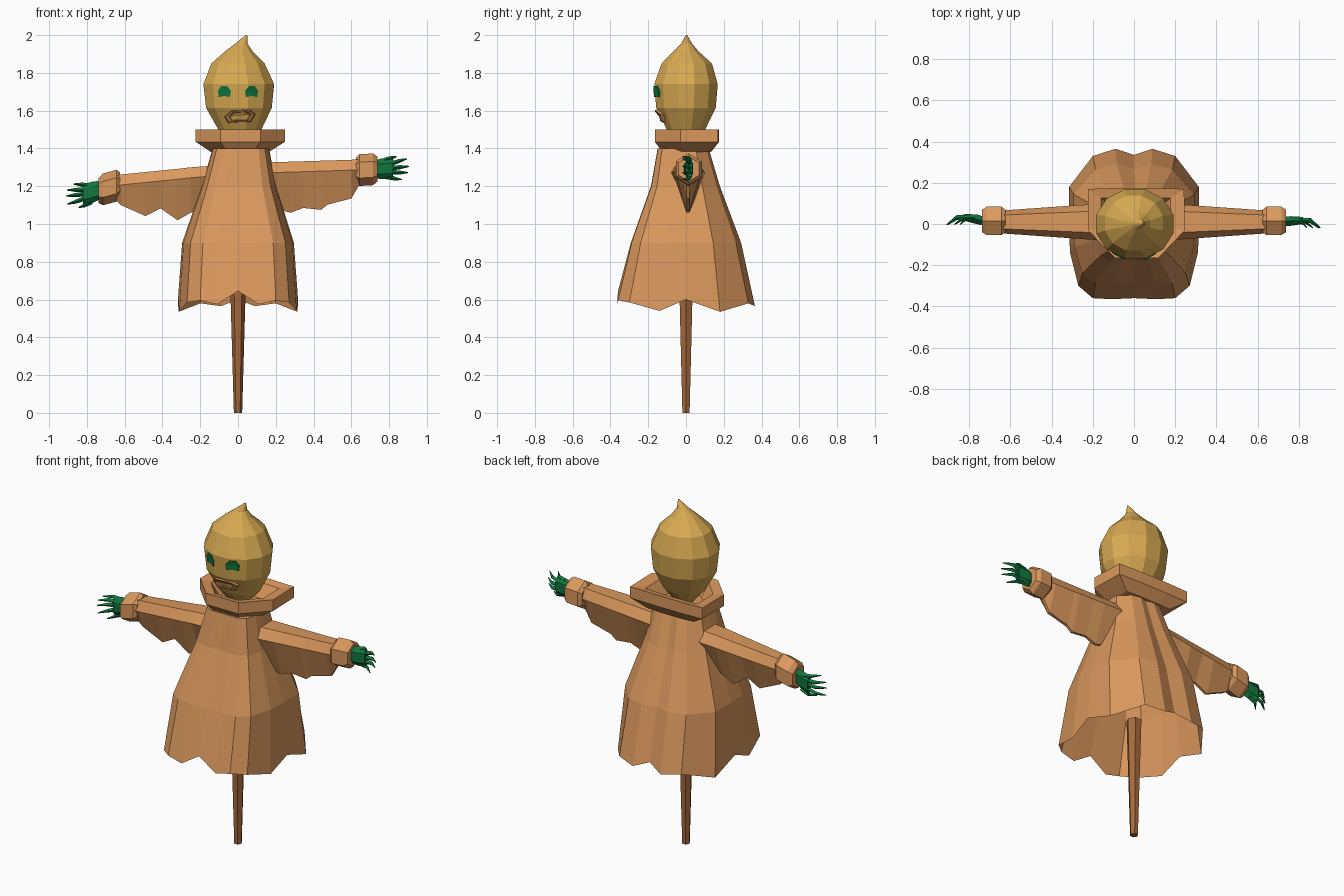
import bpy, bmesh, math
from mathutils import Vector
from mathutils.bvhtree import BVHTree

if "Cube" in bpy.data.objects:
    bpy.data.objects.remove(bpy.data.objects["Cube"])


def material(name, rgb):
    lin = [((c / 255 + 0.055) / 1.055) ** 2.4 for c in rgb]
    m = bpy.data.materials.new(name)
    m.diffuse_color = (*lin, 1)
    m.use_nodes = True
    m.node_tree.nodes["Principled BSDF"].inputs["Base Color"].default_value = m.diffuse_color
    return m


CLOTH = material("tan cloth", (218, 152, 93))
GOLD = material("straw gold", (216, 170, 82))
WOOD = material("brown wood", (166, 105, 60))
GREEN = material("leaf green", (16, 118, 62))
LIP = material("lip tan", (206, 138, 88))


def loft(bm, rings, start=True, end=True):
    """Skin a list of equal-length point rings."""
    vs = [[bm.verts.new(p) for p in r] for r in rings]
    n = len(rings[0])
    for a, b in zip(vs, vs[1:]):
        for i in range(n):
            j = (i + 1) % n
            bm.faces.new((a[i], a[j], b[j], b[i]))
    for ring, cap in ((vs[0], start), (vs[-1], end)):
        if cap:
            c = bm.verts.new(sum((v.co for v in ring), Vector()) / n)
            for i in range(n):
                bm.faces.new((ring[i], ring[(i + 1) % n], c))


def finish(bm, name, mat):
    bmesh.ops.recalc_face_normals(bm, faces=bm.faces[:])
    me = bpy.data.meshes.new(name)
    bm.to_mesh(me)
    bm.free()
    me.materials.append(mat)
    ob = bpy.data.objects.new(name, me)
    bpy.context.collection.objects.link(ob)


def ring_z(z, cx, rx, cy, ry, n, turn=0.0):
    a = [math.tau * (i + turn) / n for i in range(n)]
    return [(cx + rx * math.sin(t), cy - ry * math.cos(t), z) for t in a]


def ring_x(x, y, z, ry, rz, n, turn=0.0):
    a = [math.tau * (i + turn) / n for i in range(n)]
    return [(x, y + ry * math.sin(t), z + rz * math.cos(t)) for t in a]


# Pole
bm = bmesh.new()
loft(bm, [ring_z(0, 0, .022, 0, .022, 6, .5), ring_z(.70, 0, .042, 0, .042, 6, .5)])
finish(bm, "pole", WOOD)

# Robe: ragged open hem, narrowing to the neck
half = [(0, -.36, .645), (.11, -.365, .575), (.2, -.36, .595), (.27, -.30, .585),
        (.31, -.14, .54), (.318, 0, .60), (.315, .18, .535), (.2, .33, .58),
        (.09, .365, .565), (0, .335, .60)]
hem = half + [(-x, y, z) for x, y, z in half[-2:0:-1]]
rows = [(.90, .93, .80, 0, 0), (1.20, .62, .50, .005, -.003), (1.40, .47, .37, .015, -.015)]
bm = bmesh.new()
loft(bm, [hem] + [[(x * sx + ox, y * sy + oy, z) for x, y, _ in hem]
                  for z, sx, sy, ox, oy in rows], start=False)
finish(bm, "robe", CLOTH)

# Collar
plan = [(-.1, -.165), (.11, -.165), (.24, -.03), (.235, .17), (.09, .175),
        (-.09, .175), (-.232, .17), (-.232, -.03)]
bm = bmesh.new()
loft(bm, [[(x * s + .008, y * t, z) for x, y in plan]
          for s, t, z in ((.64, .75, 1.38), (1, 1, 1.435), (1, 1, 1.5),
                          (.72, .74, 1.49), (.5, .5, 1.42))])
finish(bm, "collar", CLOTH)

# Head with a curled tip
bm = bmesh.new()
loft(bm, [ring_z(*r, 12, .5) for r in (
    (1.42, .01, .05, 0, .05), (1.50, .01, .118, 0, .105), (1.615, .005, .18, 0, .163),
    (1.74, .004, .194, 0, .174), (1.85, 0, .146, .004, .138), (1.915, .005, .075, 0, .068),
    (1.955, .018, .034, .003, .03), (2.0, .045, .004, .003, .004))])
bmesh.ops.recalc_face_normals(bm, faces=bm.faces[:])
tree = BVHTree.FromBMesh(bm)
finish(bm, "head", GOLD)


def on_head(pts, offset, scale=1.0):
    """Project x,z points onto the front of the head."""
    cx = sum(p[0] for p in pts) / len(pts)
    cz = sum(p[1] for p in pts) / len(pts)
    out = []
    for x, z in pts:
        x, z = cx + (x - cx) * scale, cz + (z - cz) * scale
        hit = tree.ray_cast(Vector((x, -1, z)), Vector((0, 1, 0)))[0]
        out.append((x, hit.y - offset, z))
    return out


# Eyes
eye = [(-.03, -.028), (0, -.022), (.03, -.028), (.034, .005), (.018, .03), (-.014, .03), (-.034, .005)]
for side, label in ((-1, "left"), (1, "right")):
    pts = [(.072 * side + side * x, 1.70 + z) for x, z in eye]
    bm = bmesh.new()
    loft(bm, [on_head(pts, -.002), on_head(pts, .007)], start=False)
    finish(bm, label + "_eye", GREEN)

# Mouth: raised lips round a flat opening
mouth = [(-.073, 1.568), (-.037, 1.60), (.063, 1.605), (.093, 1.582), (.068, 1.54), (-.052, 1.535)]
bm = bmesh.new()
loft(bm, [on_head(mouth, -.002), on_head(mouth, .017, .93), on_head(mouth, .015, .7),
          on_head(mouth, .005, .62)], start=False, end=False)
finish(bm, "lips", LIP)
bm = bmesh.new()
loft(bm, [on_head(mouth, 0, .72), on_head(mouth, .008, .72)], start=False)
finish(bm, "mouth", GOLD)


# Sleeves: flat-topped arm with a ragged drape; stations are (x, top z, drape z)
def sleeve(name, stations):
    bm = bmesh.new()
    rings = []
    for x, top, low in stations:
        w = .09 - .035 * (abs(x) - .15) / .5
        rings.append([(x, .01 - .6 * w, top), (x, .01 + .6 * w, top), (x, .01 + w, top - .055),
                      (x, .018, low), (x, .002, low), (x, .01 - w, top - .055)])
    loft(bm, rings)
    finish(bm, name, CLOTH)


sleeve("left_sleeve", [(-.12, 1.31, 1.10), (-.25, 1.30, 1.06), (-.32, 1.292, 1.02), (-.41, 1.283, 1.083),
                       (-.49, 1.275, 1.042), (-.62, 1.262, 1.10), (-.66, 1.255, 1.14)])
sleeve("right_sleeve", [(.12, 1.325, 1.10), (.28, 1.33, 1.06), (.345, 1.332, 1.085), (.44, 1.335, 1.075),
                        (.475, 1.336, 1.103), (.60, 1.34, 1.135), (.65, 1.342, 1.22)])


# Cuffs, palms and fingers
def cuff_and_hand(label, s, z, slope, tips, bend):
    def cz(x):
        return z + slope * (x - .69)
    bm = bmesh.new()
    loft(bm, [ring_x(s * x, .015, cz(x), r * .95, r, 6)
              for x, r in ((.625, .066), (.643, .084), (.715, .084), (.738, .066))])
    finish(bm, label + "_cuff", CLOTH)
    bm = bmesh.new()
    loft(bm, [ring_x(s * x, .012 + bend * k, cz(x), w, h, 6)
              for x, w, h, k in ((.72, .025, .045, 0), (.76, .027, .055, .5), (.82, .02, .056, 1))])
    # five tapering, curling fingers
    for i, (tx, tz) in enumerate(tips):
        bz = cz(.80) + .042 - .021 * i
        bx = .77 if i in (0, 4) else .80
        y = .012 + bend
        mx = bx + (tx - bx) * .55
        loft(bm, [ring_x(s * bx, y, bz, .014, .013, 4),
                  ring_x(s * mx, y, bz + (tz - bz) * .6, .012, .011, 4),
                  ring_x(s * tx, y - .035, tz, .003, .003, 4)])
    finish(bm, label + "_hand", GREEN)


cuff_and_hand("left", -1, 1.19, -.27,
              [(.872, 1.212), (.905, 1.18), (.91, 1.148), (.905, 1.105), (.845, 1.087)], .02)
cuff_and_hand("right", 1, 1.288, .06,
              [(.84, 1.357), (.895, 1.345), (.905, 1.305), (.90, 1.272), (.868, 1.235)], .005)
